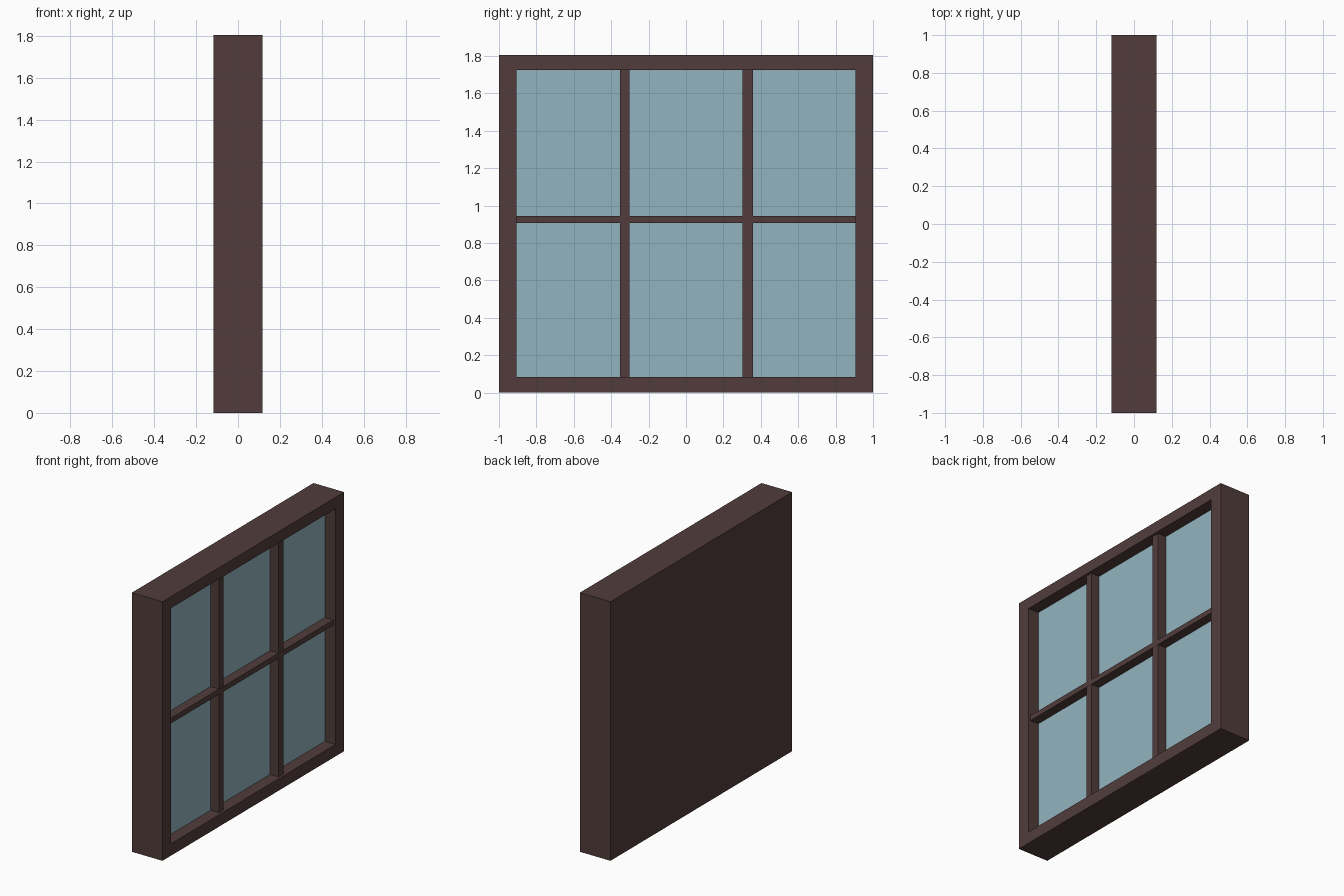
import bpy
import bmesh

if "Cube" in bpy.data.objects:
    bpy.data.objects.remove(bpy.data.objects["Cube"])


def material(name, rgb):
    m = bpy.data.materials.new(name)
    m.diffuse_color = (*rgb, 1)
    m.use_nodes = True
    m.node_tree.nodes["Principled BSDF"].inputs["Base Color"].default_value = m.diffuse_color
    return m


wood = material("dark brown wood", (0.082, 0.046, 0.044))
glass = material("pale blue glass", (0.29, 0.455, 0.515))

HALF_D, HEIGHT = 0.118, 1.805      # half depth (x) and total height
Y_IN, Z_LO, Z_HI = 0.905, 0.083, 1.725   # window opening
GLASS_X = 0.036                    # front plane of the panes
BAR_X = 0.1                        # front plane of the glazing bars


def finish(name, bm, mats):
    me = bpy.data.meshes.new(name)
    bmesh.ops.recalc_face_normals(bm, faces=bm.faces)
    bm.to_mesh(me)
    bm.free()
    for m in mats:
        me.materials.append(m)
    ob = bpy.data.objects.new(name, me)
    bpy.context.collection.objects.link(ob)
    return ob


def box_mesh(x0, x1, y0, y1, z0, z1):
    bm = bmesh.new()
    bmesh.ops.create_cube(bm, size=1)
    for v in bm.verts:
        v.co.x = x1 if v.co.x > 0 else x0
        v.co.y = y1 if v.co.y > 0 else y0
        v.co.z = z1 if v.co.z > 0 else z0
    return bm


# Frame: solid block with a recess on +x whose floor is the glass
bm = box_mesh(-HALF_D, HALF_D, -1, 1, 0, HEIGHT)
bm.normal_update()
front = max(bm.faces, key=lambda f: f.calc_center_median().x)
bmesh.ops.inset_individual(bm, faces=[front], thickness=0.08)
for v in front.verts:
    v.co.y = Y_IN if v.co.y > 0 else -Y_IN
    v.co.z = Z_HI if v.co.z > HEIGHT / 2 else Z_LO
# push the panes back, leaving jamb walls around them
pane = bmesh.ops.extrude_discrete_faces(bm, faces=[front])["faces"][0]
for v in pane.verts:
    v.co.x = GLASS_X
pane.material_index = 1
finish("window_frame", bm, [wood, glass])

# Vertical glazing bars
for i, (y0, y1) in enumerate([(-0.352, -0.303), (0.302, 0.358)]):
    finish(f"vertical_bar_{i + 1}",
           box_mesh(GLASS_X - 0.01, BAR_X, y0, y1, Z_LO, Z_HI), [wood])

# Horizontal glazing bar
finish("horizontal_bar",
       box_mesh(GLASS_X - 0.01, BAR_X + 0.001, -Y_IN, Y_IN, 0.908, 0.945), [wood])
